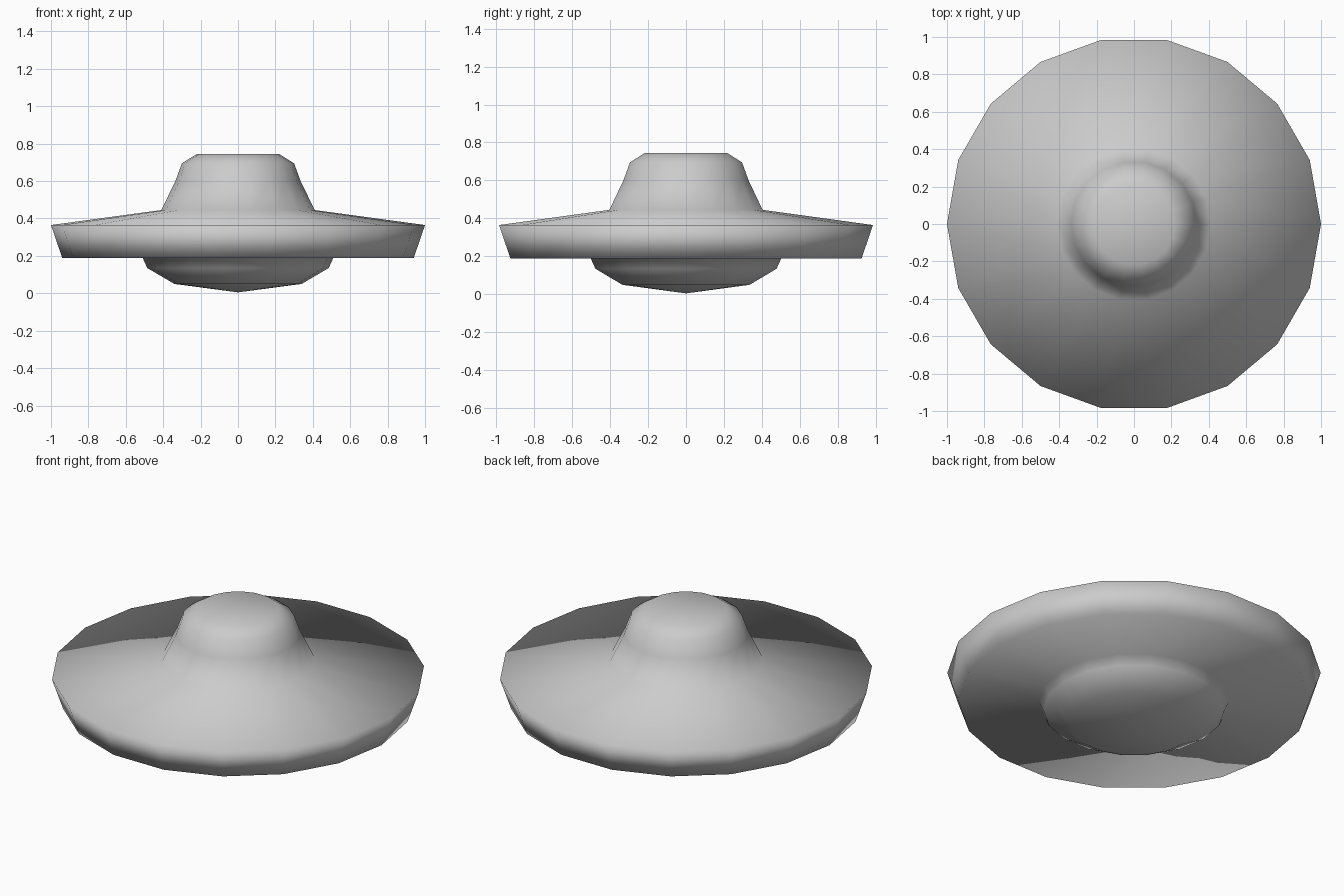
import bpy, bmesh
from math import cos, sin, tau

if "Cube" in bpy.data.objects:
    bpy.data.objects.remove(bpy.data.objects["Cube"])

SIDES = 18

# Half profile (radius, height) from the belly tip up to the cabin roof
PROFILE = [
    (0.34, 0.05), (0.485, 0.135), (0.51, 0.19),    # belly dome
    (0.94, 0.19), (1.00, 0.365),                   # disc underside and rim
    (0.41, 0.445), (0.335, 0.60), (0.30, 0.695),   # upper deck and cabin wall
    (0.22, 0.745),                                 # roof edge
]


def lathe(name, profile, bottom_z, top_z):
    bm = bmesh.new()
    rings = [[bm.verts.new((r * cos(tau * i / SIDES), r * sin(tau * i / SIDES), z))
              for i in range(SIDES)] for r, z in profile]
    bottom = bm.verts.new((0, 0, bottom_z))
    top = bm.verts.new((0, 0, top_z))
    for i in range(SIDES):
        j = (i + 1) % SIDES
        bm.faces.new((bottom, rings[0][j], rings[0][i]))
        bm.faces.new((top, rings[-1][i], rings[-1][j]))
        for lo, hi in zip(rings, rings[1:]):
            bm.faces.new((lo[i], lo[j], hi[j], hi[i]))
    bmesh.ops.recalc_face_normals(bm, faces=bm.faces)
    for f in bm.faces:
        f.smooth = True
    mesh = bpy.data.meshes.new(name)
    bm.to_mesh(mesh)
    bm.free()
    obj = bpy.data.objects.new(name, mesh)
    bpy.context.collection.objects.link(obj)
    return obj


# One continuous, fully smooth shaded hull
lathe("saucer_hull", PROFILE, 0.005, 0.745)
